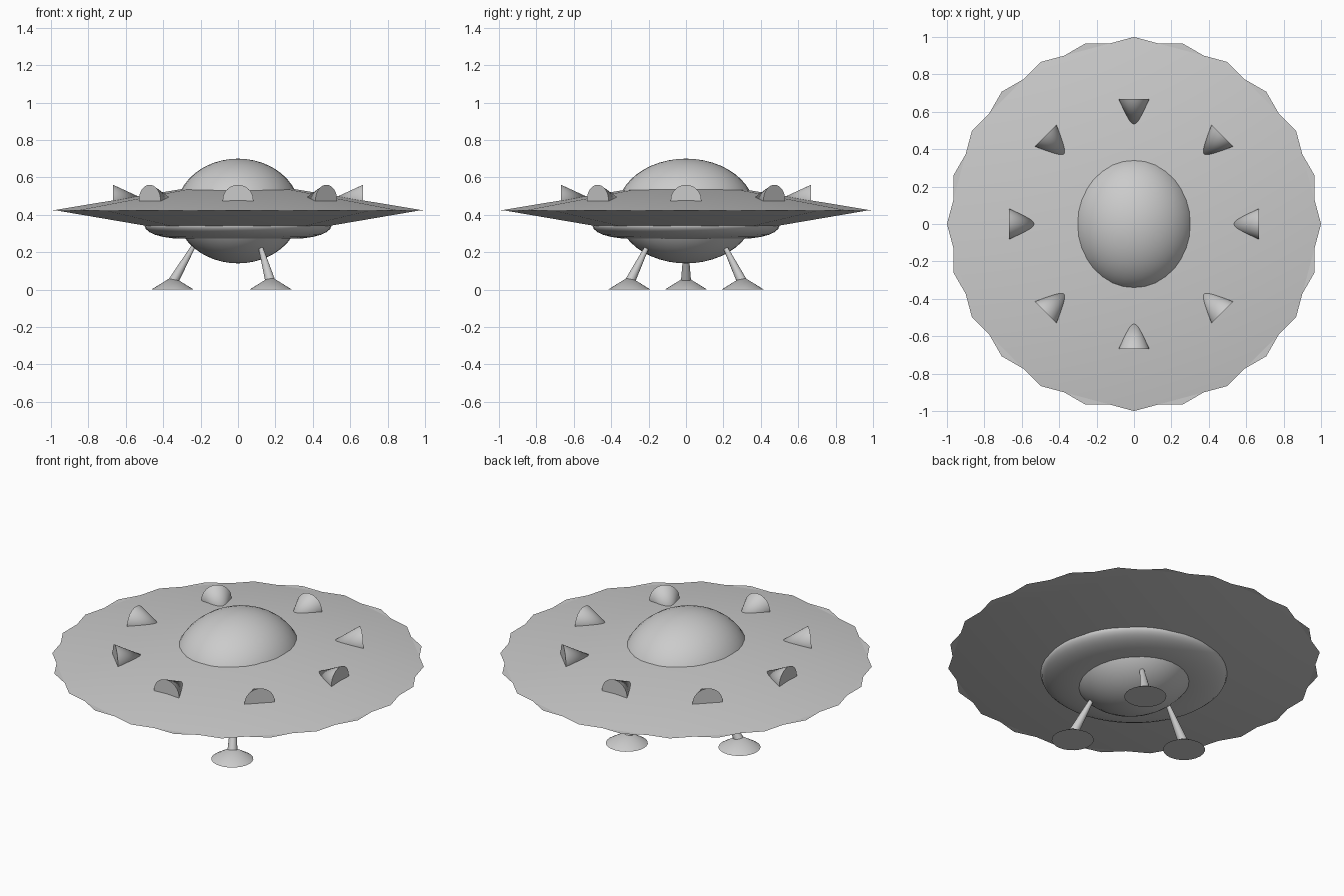
import bpy
import math
from mathutils import Vector

cube = bpy.data.objects.get("Cube")
if cube:
    bpy.data.objects.remove(cube, do_unlink=True)

GREY = (0.6, 0.6, 0.6, 1)
metal = bpy.data.materials.new("light_grey")
metal.use_nodes = True
metal.diffuse_color = GREY
metal.node_tree.nodes["Principled BSDF"].inputs["Base Color"].default_value = GREY


def finish(name):
    ob = bpy.context.object
    ob.name = name
    ob.data.materials.append(metal)
    bpy.ops.object.shade_smooth_by_angle(angle=math.radians(35))
    return ob


def cone(name, start, end, r1, r2=0, sides=32, turn=0):
    """Cone from start (radius r1) to end (radius r2)."""
    start, end = Vector(start), Vector(end)
    axis = end - start
    bpy.ops.mesh.primitive_cone_add(vertices=sides, radius1=r1, radius2=r2, depth=axis.length)
    ob = finish(name)
    ob.rotation_mode = 'QUATERNION'
    ob.rotation_quaternion = axis.to_track_quat('Z', 'Y')
    ob.location = (start + end) / 2
    if turn:
        ob.rotation_mode = 'XYZ'
        ob.rotation_euler.z += turn
    return ob


def polar(r, angle, z):
    return (r * math.cos(angle), r * math.sin(angle), z)


# Saucer: two twelve-sided cones, base to base, turned half a side apart
RIM = 0.422
cone("hull_top", (0, 0, RIM), (0, 0, 0.587), 1, sides=12)
cone("hull_bottom", (0, 0, RIM), (0, 0, 0.257), 1, sides=12, turn=math.radians(15))

# Oval cabin passing through the hull
bpy.ops.mesh.primitive_uv_sphere_add(segments=32, ring_count=24, radius=1, location=(0, 0, 0.42))
bpy.context.object.scale = (0.332, 0.37, 0.28)
finish("cabin")

# Flattened ring under the hull
bpy.ops.mesh.primitive_torus_add(major_segments=48, minor_segments=24, major_radius=0.3,
                                 minor_radius=0.2, location=(0, 0, 0.342))
bpy.context.object.scale.z = 0.35
finish("lower_ring")

# Eight pods half sunk into the hull, flat ends outward
for i in range(8):
    a = i * math.pi / 4
    cone(f"pod_{i + 1}", polar(0.668, a, 0.478), polar(0.49, a, 0.478), 0.082)

# Three splayed legs with conical feet
for i in range(3):
    a = math.pi + i * math.tau / 3
    cone(f"leg_{i + 1}", polar(0.345, a, 0.045), polar(0.165, a, 0.36), 0.027, 0.001, 16)
    cone(f"foot_{i + 1}", polar(0.35, a, 0), polar(0.35, a, 0.07), 0.113, 0, 24)
